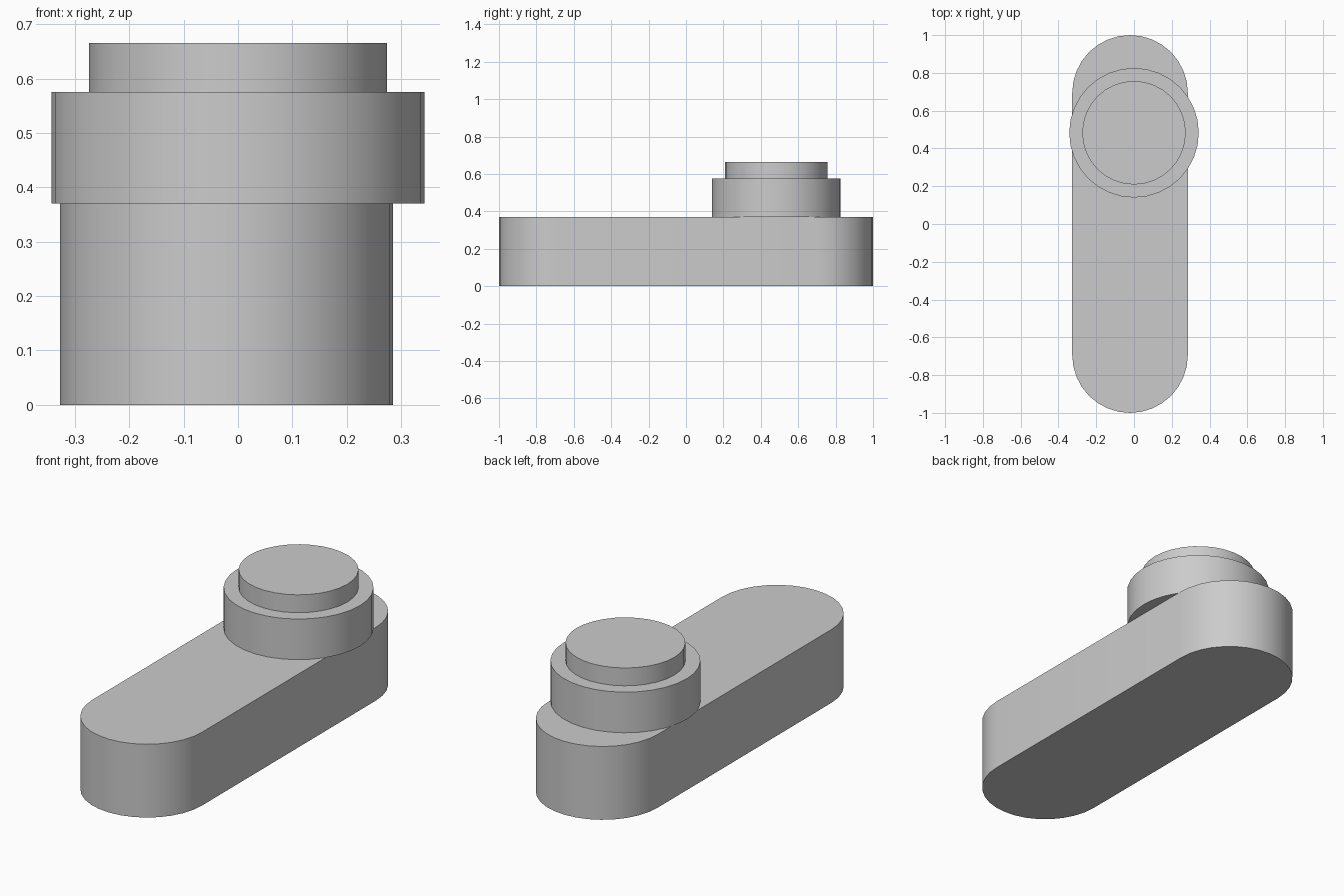
import bpy
import bmesh
from math import cos, sin, pi, radians

SEGMENTS = 32

if "Cube" in bpy.data.objects:
    bpy.data.objects.remove(bpy.data.objects["Cube"])

# One plain grey for the whole model
grey = bpy.data.materials.new("light_grey")
grey.use_nodes = True
colour = (0.6, 0.6, 0.6, 1)
grey.diffuse_color = colour
grey.node_tree.nodes["Principled BSDF"].inputs["Base Color"].default_value = colour


def arc(cx, cy, radius, start, end, steps):
    """Points along an arc, both ends included."""
    angles = [start + (end - start) * i / steps for i in range(steps + 1)]
    return [(cx + radius * cos(a), cy + radius * sin(a)) for a in angles]


def finish(name, bm):
    """Turn a bmesh into a smooth-sided object with sharp rims."""
    bmesh.ops.recalc_face_normals(bm, faces=bm.faces)
    mesh = bpy.data.meshes.new(name)
    bm.to_mesh(mesh)
    bm.free()
    mesh.materials.append(grey)
    obj = bpy.data.objects.new(name, mesh)
    bpy.context.collection.objects.link(obj)
    bpy.ops.object.select_all(action="DESELECT")
    obj.select_set(True)
    bpy.context.view_layer.objects.active = obj
    bpy.ops.object.shade_smooth_by_angle(angle=radians(30))


def stack(name, layers):
    """Join (outline, z) rings of equal length into a closed solid."""
    bm = bmesh.new()
    rings = [[bm.verts.new((x, y, z)) for x, y in outline] for outline, z in layers]
    for low, high in zip(rings, rings[1:]):
        for i in range(len(low)):
            bm.faces.new((low[i - 1], low[i], high[i], high[i - 1]))
    bm.faces.new(rings[0])
    bm.faces.new(rings[-1])
    finish(name, bm)


# Long bar with rounded ends
BAR_X, BAR_R, BAR_TOP = -0.021, 0.306, 0.37
END_Y = 1 - BAR_R
bar = (arc(BAR_X, END_Y, BAR_R, 0, pi, SEGMENTS // 2)
       + arc(BAR_X, -END_Y, BAR_R, pi, 2 * pi, SEGMENTS // 2))
stack("rounded_bar", [(bar, 0), (bar, BAR_TOP)])

# Stepped round knob: wide collar below, narrower cap above
KNOB_Y = 0.483
collar, cap = (arc(0, KNOB_Y, r, 0, 2 * pi, SEGMENTS)[:-1] for r in (0.343, 0.274))
stack("stepped_knob", [(collar, BAR_TOP), (collar, 0.575), (cap, 0.575), (cap, 0.665)])
